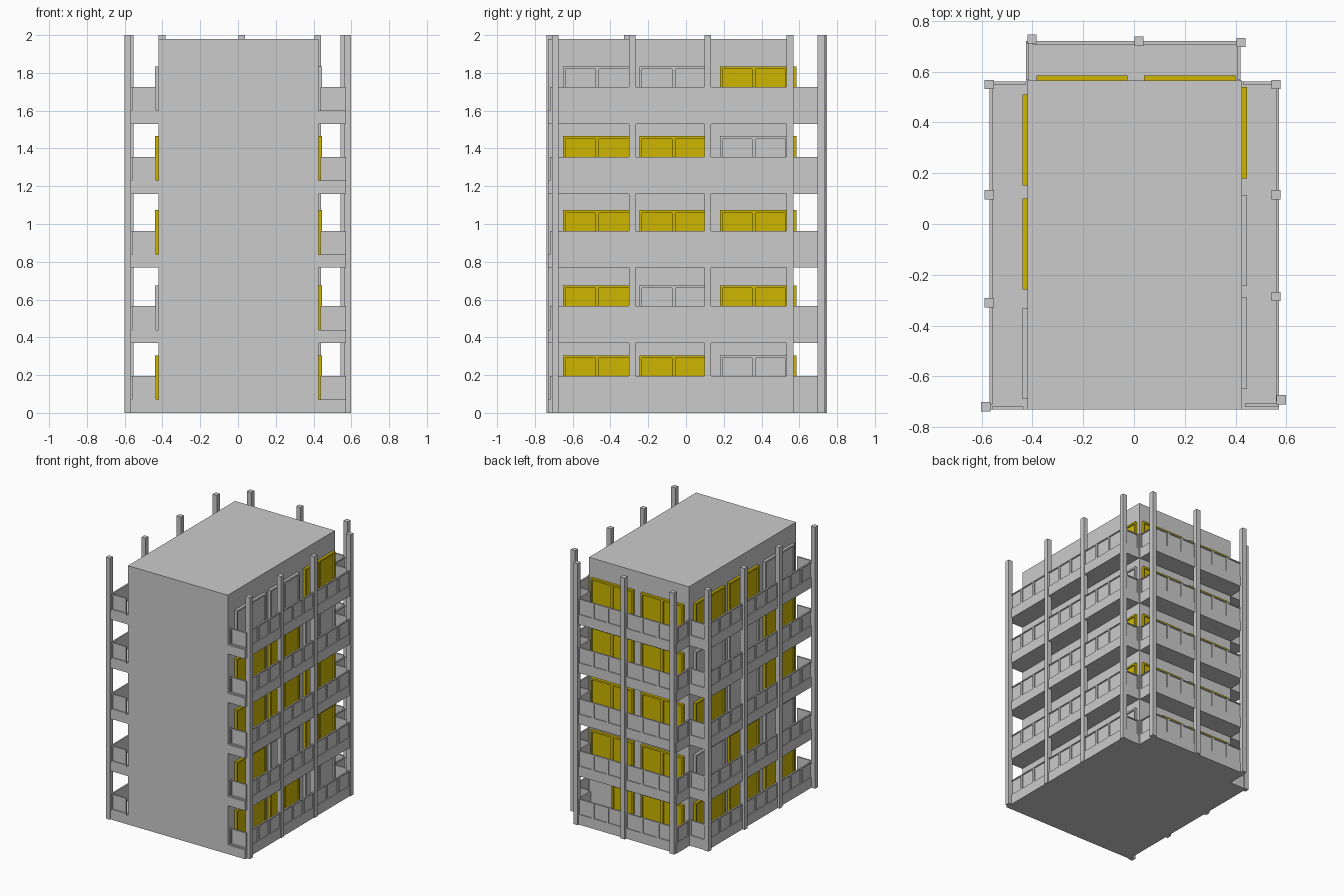
import bpy, bmesh
from mathutils import Matrix, Vector

if "Cube" in bpy.data.objects:
    bpy.data.objects.remove(bpy.data.objects["Cube"])

yellow = bpy.data.materials.new("lit_window")
yellow.diffuse_color = (0.62, 0.47, 0.0, 1)
yellow.use_nodes = True
yellow.node_tree.nodes["Principled BSDF"].inputs["Base Color"].default_value = yellow.diffuse_color


def make(name, boxes, mat=None):
    """One object from a list of (x0, x1, y0, y1, z0, z1) boxes."""
    bm = bmesh.new()
    for b in boxes:
        x0, x1, y0, y1, z0, z1 = b
        m = Matrix.Translation(((x0 + x1) / 2, (y0 + y1) / 2, (z0 + z1) / 2)) @ \
            Matrix.Diagonal((abs(x1 - x0), abs(y1 - y0), abs(z1 - z0), 1))
        bmesh.ops.create_cube(bm, size=1, matrix=m)
    me = bpy.data.meshes.new(name)
    bm.to_mesh(me)
    bm.free()
    ob = bpy.data.objects.new(name, me)
    bpy.context.collection.objects.link(ob)
    if mat:
        me.materials.append(mat)
    return ob


def face_box(side, pos, a0, a1, d0, d1, z0, z1):
    """Box on a wall plane: a runs along the wall, d points outwards."""
    s = -1 if side[0] == '-' else 1
    p0, p1 = sorted((pos + s * d0, pos + s * d1))
    if side[1] == 'x':
        return (p0, p1, a0, a1, z0, z1)
    return (a0, a1, p0, p1, z0, z1)


def framed(side, pos, a0, a1, z0, z1, n, thick, depth, edge, rib, top):
    """Thin plate with n recessed panels surrounded by raised bars."""
    def B(*v):
        return face_box(side, pos, *v)
    w = (a1 - a0 - 2 * edge - (n - 1) * rib) / n
    out = [B(a0, a1, 0, thick - depth, z0, z1)]
    h = thick - depth
    out += [B(a0, a1, h, thick, z1 - top, z1), B(a0, a1, h, thick, z0, z0 + edge),
            B(a0, a0 + edge, h, thick, z0, z1), B(a1 - edge, a1, h, thick, z0, z1)]
    for i in range(1, n):
        r = a0 + edge + i * w + (i - 1) * rib
        out.append(B(r, r + rib, h, thick, z0, z1))
    return out


# Main block
make("building_core", [(-0.42, 0.425, -0.73, 0.565, 0, 1.98)])

# Posts
posts = [(-0.57, 0.55), (-0.57, 0.115), (-0.57, -0.31), (-0.584, -0.72),
         (0.56, 0.55), (0.56, 0.115), (0.56, -0.285), (0.58, -0.692),
         (-0.402, 0.728), (0.02, 0.72), (0.422, 0.715)]
make("posts", [(x - .018, x + .018, y - .018, y + .018, 0, 2) for x, y in posts])

# Storeys: slab underside, slab top
storeys = [(0, .07), (.37, .44), (.77, .838), (1.16, 1.23), (1.53, 1.60)]

# Lit pattern per storey, listed front to back (sides) or -x to +x (back)
lit_right = ["110", "101", "111", "110", "001"]
lit_left = ["111", "010", "101", "100", "011"]
lit_back = ["11", "11", "11", "11", "11"]

for k, (zb, zt) in enumerate(storeys):
    # Balcony slabs
    make(f"balcony_slabs_{k}", [(-0.57, -0.42, -0.73, 0.562, zb, zt),
                                (0.425, 0.572, -0.73, 0.562, zb, zt),
                                (-0.425, 0.42, 0.565, 0.72, zb, zt)])
    # Parapets with recessed panels
    r0, r1 = zt, zt + 0.125
    rail = []
    for side, pos, bays in (
            ('+x', 0.560, [(-.70, -.30), (-.27, .10), (.13, .535)]),
            ('-x', -0.558, [(-.71, -.325), (-.295, .10), (.13, .535)]),
            ('+y', 0.708, [(-.40, .005), (.035, .41)])):
        for a0, a1 in bays:
            rail += framed(side, pos, a0, a1, r0, r1, 3, .012, .007, .008, .018, .008)
    for side, pos, a0, a1 in (('-y', -0.718, -.56, -.435), ('-y', -0.708, .437, .572),
                              ('+y', 0.55, -.56, -.425), ('+y', 0.55, .43, .56),
                              ('-x', -0.413, .568, .71), ('+x', 0.408, .568, .71)):
        rail += framed(side, pos, a0, a1, r0, r1, 1, .012, .007, .01, 0, .008)
    make(f"balcony_railings_{k}", rail)

    # Windows
    z0, z1 = zt, zt + 0.235
    groups = (('+x', 0.425, lit_right[k], [(-.65, -.29), (-.245, .115), (.18, .54)]),
              ('-x', -0.42, lit_left[k], [(-.69, -.33), (-.258, .10), (.152, .51)]),
              ('+y', 0.565, lit_back[k], [(-.385, -.025), (.04, .40)]))
    for side, pos, lit, spans in groups:
        for i, (a0, a1) in enumerate(spans):
            n = 2
            if k == 0 and side == '+y' and i == 1:   # single pane window
                a1, n = .22, 1
            make(f"window_{k}_{'right left back'.split()[['+x', '-x', '+y'].index(side)]}_{i}",
                 framed(side, pos, a0, a1, z0, z1, n, .02, .01, .012, .02, .014),
                 yellow if lit[i] == '1' else None)
